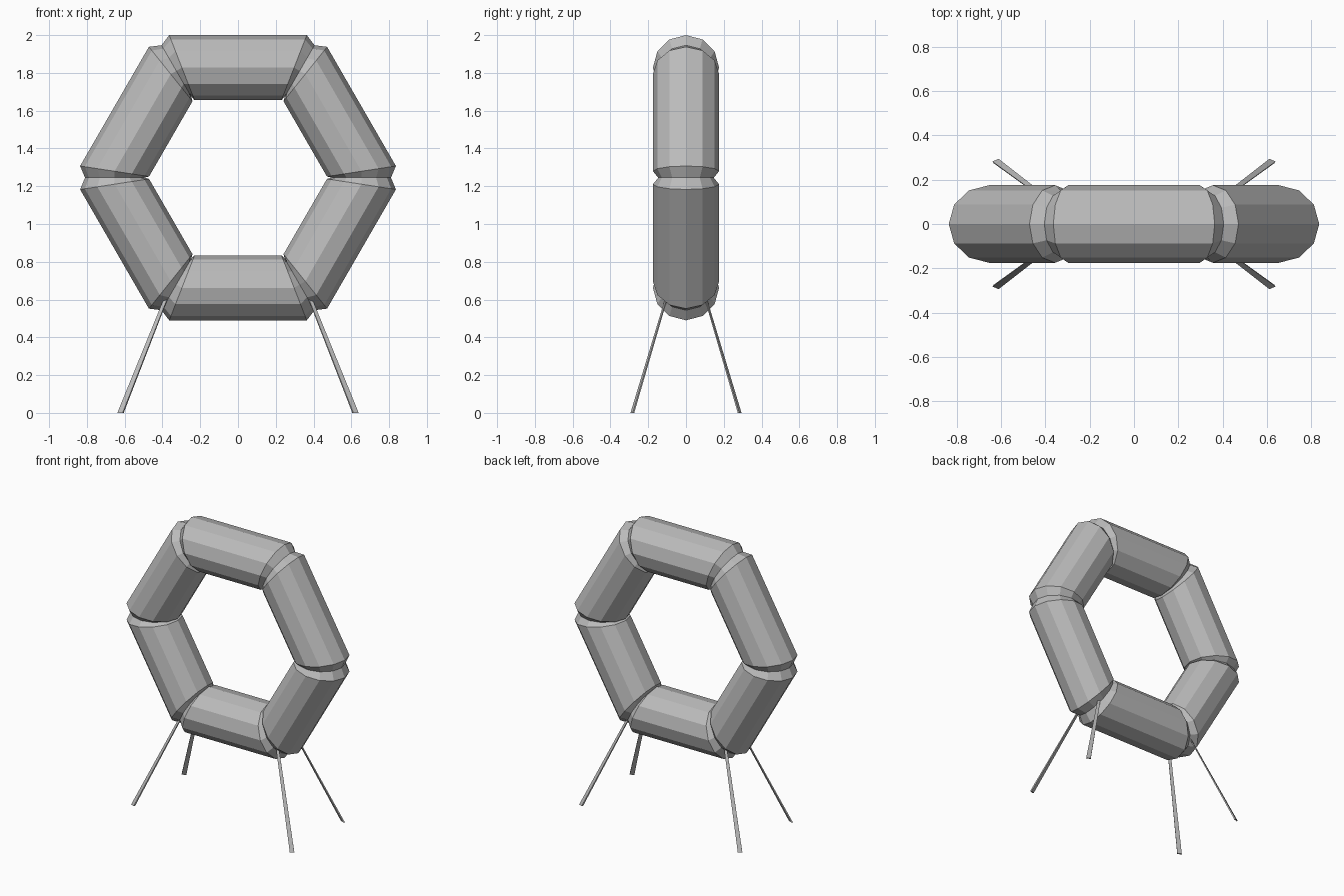
import bpy, bmesh
from math import sin, cos, pi
from mathutils import Vector, Matrix

if "Cube" in bpy.data.objects:
    bpy.data.objects.remove(bpy.data.objects["Cube"], do_unlink=True)

grey = bpy.data.materials.new("station grey")
grey.use_nodes = True
colour = (0.5, 0.5, 0.5, 1)
grey.diffuse_color = colour
grey.node_tree.nodes["Principled BSDF"].inputs["Base Color"].default_value = colour

CENTRE_Z = 1.245
SIDES = 12
ANGLES = [2 * pi * i / SIDES for i in range(SIDES)]


def finish(bm, name):
    bmesh.ops.recalc_face_normals(bm, faces=bm.faces)
    mesh = bpy.data.meshes.new(name)
    bm.to_mesh(mesh)
    bm.free()
    mesh.materials.append(grey)
    obj = bpy.data.objects.new(name, mesh)
    bpy.context.collection.objects.link(obj)
    return obj


def segment_end(side):
    """Slanted end loop of the top straight tube; side is -1 or 1."""
    loop = []
    for t in ANGLES:
        height = 0.583 + 0.172 * cos(t)
        half = 0.23 + (height - 0.411) * 0.39
        loop.append(Vector((side * half, 0.175 * sin(t), height)))
    return loop


def neck():
    """Narrow loop on the corner between two straight tubes."""
    loop = []
    for t in ANGLES:
        radius = 0.653 + 0.157 * cos(t)
        loop.append(Vector((radius * sin(pi / 6), 0.147 * sin(t), radius * cos(pi / 6))))
    return loop


# Hexagonal ring: six straight tubes joined by pinched necks
bm = bmesh.new()
rings = []
for k in range(6):
    turn = Matrix.Translation((0, 0, CENTRE_Z)) @ Matrix.Rotation(k * pi / 3, 4, "Y")
    for loop in (segment_end(-1), segment_end(1), neck()):
        rings.append([bm.verts.new(turn @ p) for p in loop])
for i, ring in enumerate(rings):
    after = rings[(i + 1) % len(rings)]
    for j in range(SIDES):
        n = (j + 1) % SIDES
        bm.faces.new((ring[j], ring[n], after[n], after[j]))
finish(bm, "hexagonal_ring")


# Four thin flat legs, splayed outward and cut level at the ground
def leg(name, sx, sy):
    bm = bmesh.new()
    loops = []
    wide, thin = Vector((0.014, -0.006, 0)), Vector((0.003, 0.004, 0))
    for centre, scale in ((Vector((0.622, 0.284, 0)), 1), (Vector((0.36, 0.088, 0.66)), 0.6)):
        corners = [centre + scale * (a * wide + b * thin)
                   for a, b in ((-1, -1), (1, -1), (1, 1), (-1, 1))]
        loops.append([bm.verts.new((p.x * sx, p.y * sy, p.z)) for p in corners])
    low, high = loops
    bm.faces.new(low)
    bm.faces.new(high)
    for j in range(4):
        n = (j + 1) % 4
        bm.faces.new((low[j], low[n], high[n], high[j]))
    finish(bm, name)


for sx, x_name in ((-1, "right"), (1, "left")):
    for sy, y_name in ((-1, "front"), (1, "back")):
        leg(f"leg_{y_name}_{x_name}", sx, sy)
